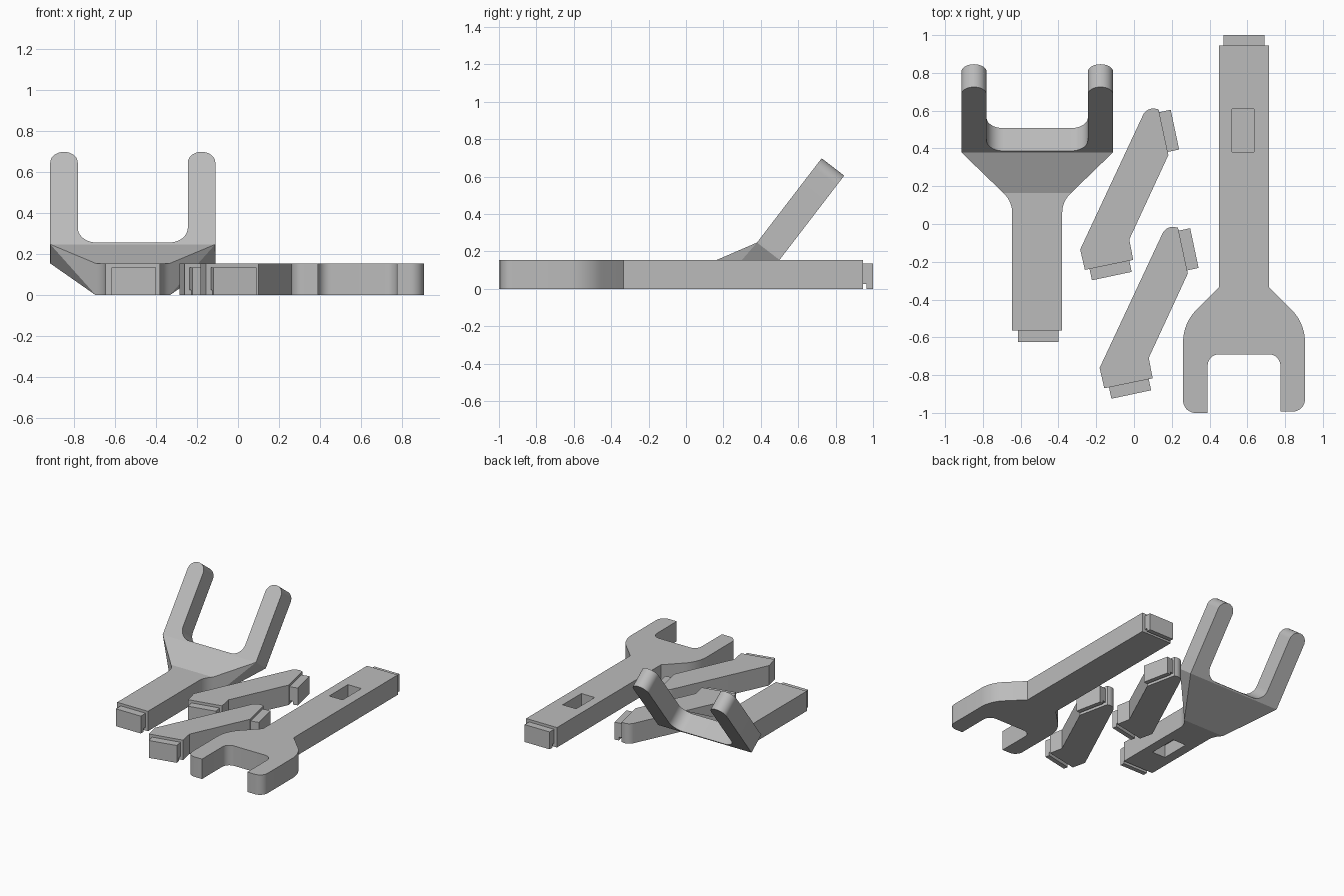
import bpy, bmesh, math
from mathutils import Matrix, Vector

if "Cube" in bpy.data.objects:
    bpy.data.objects.remove(bpy.data.objects["Cube"])

T = 0.155          # thickness of the flat parts
TAB_W = 0.215      # width of every connector tab

grey = bpy.data.materials.new("plain grey")
grey.use_nodes = True
COLOUR = (0.5, 0.5, 0.5, 1)
grey.diffuse_color = COLOUR
grey.node_tree.nodes["Principled BSDF"].inputs["Base Color"].default_value = COLOUR


def fillet(points, steps=10):
    """Outline from (x, y) or (x, y, radius) corners."""
    out = []
    for i, p in enumerate(points):
        c = Vector(p[:2])
        if len(p) == 2:
            out.append(c)
            continue
        a = (Vector(points[i - 1][:2]) - c).normalized()
        b = (Vector(points[(i + 1) % len(points)][:2]) - c).normalized()
        half = a.angle(b) / 2
        centre = c + (a + b).normalized() * p[2] / math.sin(half)
        start = c + a * p[2] / math.tan(half) - centre
        end = c + b * p[2] / math.tan(half) - centre
        turn = math.atan2(start.x * end.y - start.y * end.x, start.dot(end))
        for k in range(steps + 1):
            out.append(centre + Matrix.Rotation(turn * k / steps, 2) @ start)
    return out


def finish(name, bm, matrix=Matrix()):
    bmesh.ops.remove_doubles(bm, verts=bm.verts, dist=0.0005)
    bmesh.ops.recalc_face_normals(bm, faces=bm.faces)
    bm.transform(matrix)
    mesh = bpy.data.meshes.new(name)
    bm.to_mesh(mesh)
    bm.free()
    mesh.materials.append(grey)
    obj = bpy.data.objects.new(name, mesh)
    bpy.context.collection.objects.link(obj)
    bpy.ops.object.select_all(action="DESELECT")
    bpy.context.view_layer.objects.active = obj
    obj.select_set(True)
    bpy.ops.object.shade_smooth_by_angle(angle=math.radians(25))
    return obj


def prism(name, points, depth=T, matrix=Matrix()):
    bm = bmesh.new()
    face = bm.faces.new([bm.verts.new((p.x, p.y, 0)) for p in fillet(points)])
    top = bmesh.ops.extrude_face_region(bm, geom=[face])["geom"]
    verts = [v for v in top if isinstance(v, bmesh.types.BMVert)]
    bmesh.ops.translate(bm, verts=verts, vec=(0, 0, depth))
    return finish(name, bm, matrix)


def tab(name, x, y, angle):
    """Connector tab with a small hooked lip, pointing along angle."""
    profile = [(-0.01, 0.135), (0.06, 0.135), (0.06, 0), (0.025, 0), (0.025, 0.025), (-0.01, 0.025)]
    place = (Matrix.Translation((x, y, 0)) @ Matrix.Rotation(math.radians(angle), 4, "Z")
             @ Matrix.Translation((0, TAB_W / 2, 0)) @ Matrix.Rotation(math.pi / 2, 4, "X"))
    return prism(name, profile, TAB_W, place)


def pocket(obj, x, y, z):
    """Cut a blind rectangular socket centred on x, y, z."""
    size = Vector((0.115, 0.23, 0.2))
    bpy.ops.mesh.primitive_cube_add(size=1, location=(x, y, z))
    cutter = bpy.context.object
    cutter.scale = size
    cutter.hide_render = True
    mod = obj.modifiers.new("socket", "BOOLEAN")
    mod.operation = "DIFFERENCE"
    mod.solver = "EXACT"
    mod.object = cutter
    bpy.context.view_layer.objects.active = obj
    while obj.modifiers[0] != mod:
        bpy.ops.object.modifier_apply(modifier=obj.modifiers[0].name)
    bpy.ops.object.modifier_apply(modifier=mod.name)
    bpy.data.objects.remove(cutter)


# Flat open-ended arm
arm = prism("open_end_arm", [
    (0.45, 0.945), (0.45, -0.335), (0.26, -0.525, 0.24), (0.26, -1.0, 0.065), (0.39, -1.0),
    (0.39, -0.69, 0.06), (0.775, -0.69, 0.06), (0.775, -0.993), (0.905, -0.993, 0.065),
    (0.905, -0.525, 0.24), (0.715, -0.335), (0.715, 0.945)])
pocket(arm, 0.5775, 0.495, 0.155)
tab("open_end_arm_tab", 0.5825, 0.94, 90)

# Two identical cranked links
for label, dx, dy in (("rear", 0, 0), ("front", 0.103, -0.627)):
    prism(label + "_link", [
        (-0.285, -0.135), (0.068, 0.62, 0.06), (0.13, 0.607), (0.182, 0.365),
        (-0.025, -0.082), (-0.004, -0.19), (-0.26, -0.243)],
        matrix=Matrix.Translation((dx, dy, 0)))
    tab(label + "_link_low_tab", dx - 0.13, dy - 0.217, -78)
    tab(label + "_link_high_tab", dx + 0.158, dy + 0.487, 12)

# Fork: flat handle
CX = -0.5125
fork = Matrix.Translation((CX, 0, 0))
half = [(0.1325, -0.565), (0.1325, 0.117, 0.14), (0.18, 0.165)]
handle = prism("fork_handle", half + [(-p[0], *p[1:]) for p in reversed(half)], matrix=fork)
pocket(handle, CX, -0.22, 0)
tab("fork_tab", -0.5075, -0.565, -90)

# Fork: widening neck that rises to the prongs
bm = bmesh.new()
for side in (-1, 1):
    for w, y, z in ((0.18, 0.165, 0), (0.18, 0.165, T), (0.402, 0.38, 0.248), (0.402, 0.5, T)):
        bm.verts.new((side * w, y, z))
bmesh.ops.convex_hull(bm, input=bm.verts)
finish("fork_neck", bm, fork)

# Fork: tilted pair of prongs
tilt = Matrix.Translation((CX, 0.5, T)) @ Matrix.Rotation(math.radians(52.5), 4, "X")
L = 0.568
half = [(0.402, 0), (0.402, L, 0.066), (0.268, L, 0.066), (0.268, 0.012, 0.09)]
prism("fork_prongs", half + [(-p[0], *p[1:]) for p in reversed(half)], 0.152, tilt)
